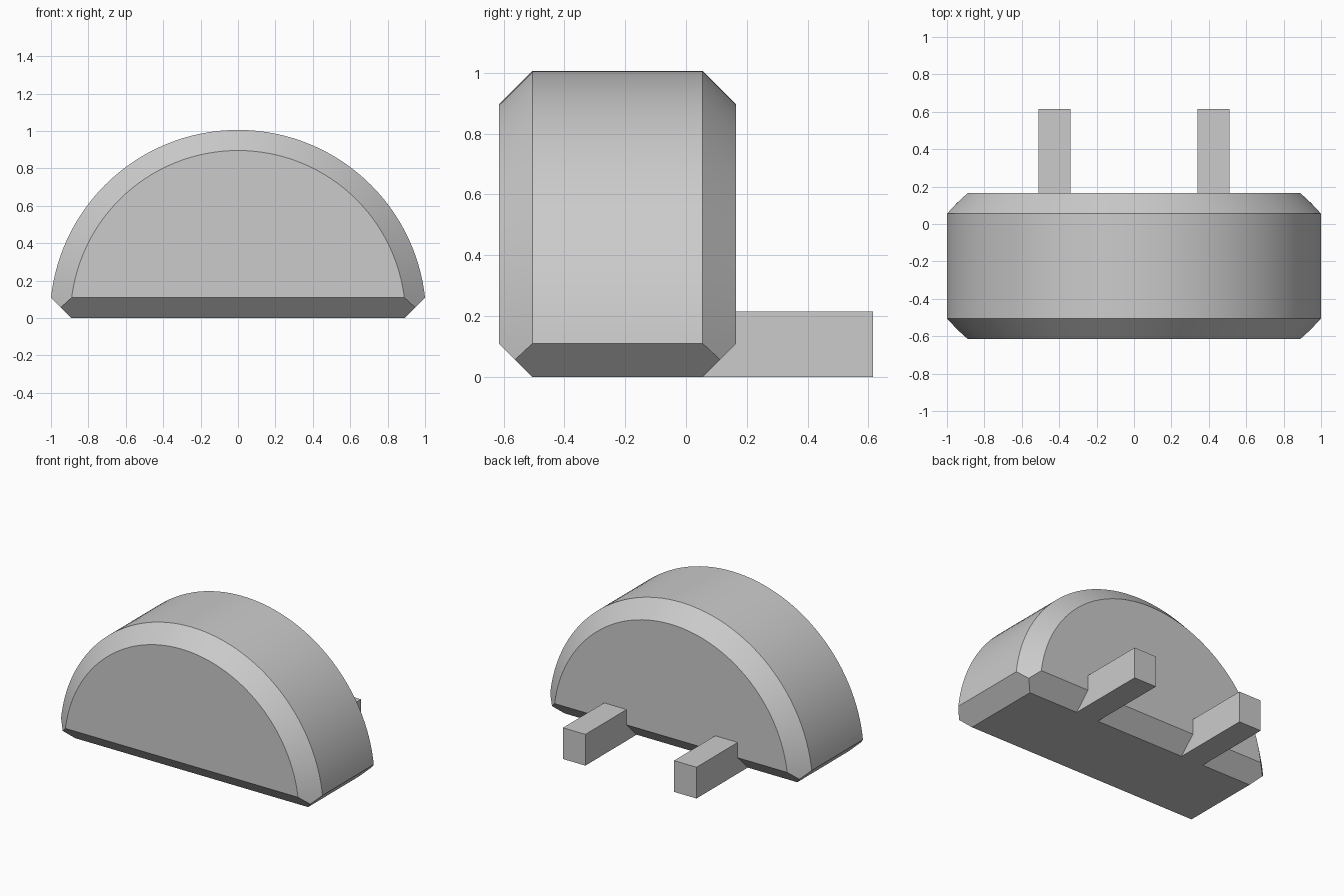
import bpy, bmesh, math
from mathutils import Matrix, Vector

cube = bpy.data.objects.get("Cube")
if cube:
    bpy.data.objects.remove(cube, do_unlink=True)

RADIUS, CHAMFER = 1.006, 0.11
FRONT, BACK = -0.615, 0.165
MID_Y = (FRONT + BACK) / 2
DEPTH = BACK - FRONT

grey = bpy.data.materials.new("plain grey")
grey.use_nodes = True
colour = (0.6, 0.6, 0.6, 1)
grey.diffuse_color = colour
grey.node_tree.nodes["Principled BSDF"].inputs["Base Color"].default_value = colour


def finish(name, bm):
    bmesh.ops.recalc_face_normals(bm, faces=bm.faces)
    mesh = bpy.data.meshes.new(name)
    bm.to_mesh(mesh)
    bm.free()
    mesh.materials.append(grey)
    obj = bpy.data.objects.new(name, mesh)
    bpy.context.collection.objects.link(obj)
    return obj


def slice_off(bm, point, outward):
    """Cut away everything beyond a plane and cap the opening."""
    geom = bm.verts[:] + bm.edges[:] + bm.faces[:]
    cut = bmesh.ops.bisect_plane(bm, geom=geom, plane_co=point,
                                 plane_no=Vector(outward).normalized(), clear_outer=True)
    edges = [e for e in cut["geom_cut"] if isinstance(e, bmesh.types.BMEdge)]
    bmesh.ops.contextual_create(bm, geom=edges)


# Half-round body: a disc with chamfered rims, then cut flat underneath
bm = bmesh.new()
lay_down = Matrix.Translation((0, MID_Y, 0)) @ Matrix.Rotation(math.pi / 2, 4, "X")
bmesh.ops.create_cone(bm, cap_ends=True, segments=128, radius1=RADIUS,
                      radius2=RADIUS, depth=DEPTH, matrix=lay_down)
rims = [e for e in bm.edges if abs(e.verts[0].co.y - e.verts[1].co.y) < DEPTH / 2]
bmesh.ops.bevel(bm, geom=rims, offset=CHAMFER, segments=1, affect="EDGES")
slice_off(bm, (0, 0, 0), (0, 0, -1))

# Chamfers along the four bottom edges
for side in (-1, 1):
    slice_off(bm, (side * 0.89, 0, 0), (side, 0, -1))
    slice_off(bm, (0, MID_Y + side * (DEPTH / 2 - CHAMFER), 0), (0, side, -1))
body = finish("half_round_body", bm)
bpy.context.view_layer.objects.active = body
body.select_set(True)
bpy.ops.object.shade_smooth_by_angle(angle=math.radians(20))

# Two square pegs at the back, running out from under the rear chamfer
PEG_START, PEG_END = BACK - CHAMFER, 0.615
for side, name in ((-1, "right_peg"), (1, "left_peg")):
    bm = bmesh.new()
    place = (Matrix.Translation((side * 0.425, (PEG_START + PEG_END) / 2, 0.108))
             @ Matrix.Diagonal((0.172, PEG_END - PEG_START, 0.216, 1)))
    bmesh.ops.create_cube(bm, size=1, matrix=place)
    finish(name, bm)
